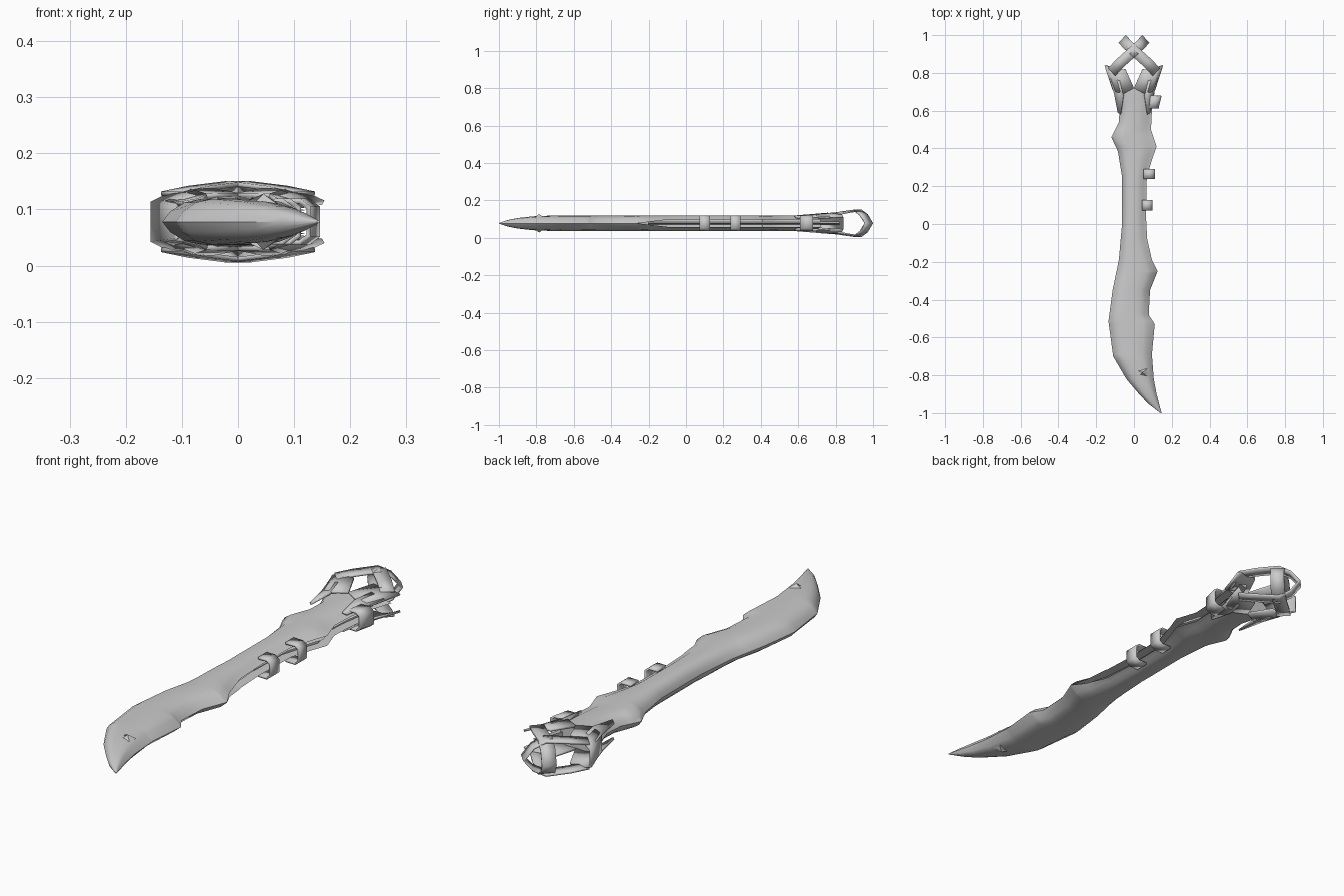
import bpy, bmesh, math
from mathutils import Vector

if "Cube" in bpy.data.objects:
    bpy.data.objects.remove(bpy.data.objects["Cube"])

MID = 0.078  # height of the symmetry plane
steel = bpy.data.materials.new("plain_grey")
steel.diffuse_color = (0.6, 0.6, 0.6, 1)
steel.use_nodes = True
steel.node_tree.nodes["Principled BSDF"].inputs["Base Color"].default_value = steel.diffuse_color


def finish(name, bm, smooth=30):
    bmesh.ops.remove_doubles(bm, verts=bm.verts, dist=0.0002)
    bmesh.ops.recalc_face_normals(bm, faces=bm.faces)
    me = bpy.data.meshes.new(name)
    bm.to_mesh(me)
    bm.free()
    me.materials.append(steel)
    ob = bpy.data.objects.new(name, me)
    bpy.context.collection.objects.link(ob)
    bpy.ops.object.select_all(action='DESELECT')
    ob.select_set(True)
    bpy.context.view_layer.objects.active = ob
    bpy.ops.object.shade_smooth_by_angle(angle=math.radians(smooth))
    return ob


def loft(name, rings, closed=True, thick=0.0, smooth=30):
    """Skin a list of equal-length point rings; open strips get thickness."""
    bm = bmesh.new()
    rows = [[bm.verts.new(p) for p in r] for r in rings]
    n = len(rows[0])
    for a, b in zip(rows, rows[1:]):
        for i in range(n if closed else n - 1):
            j = (i + 1) % n
            bm.faces.new((a[i], a[j], b[j], b[i]))
    if closed:
        bm.faces.new(rows[0])
        bm.faces.new(rows[-1])
    ob = finish(name, bm, smooth)
    if thick:
        mod = ob.modifiers.new("thickness", 'SOLIDIFY')
        mod.thickness = thick
        mod.offset = 0
    return ob


def lerp(table, y):
    for (a, u), (b, v) in zip(table, table[1:]):
        if y <= b:
            return u + (v - u) * (y - a) / (b - a)
    return table[-1][1]


# Sheath body: left and right outlines, half thickness and slot half height
left = [(-1, .14), (-.95, .075), (-.9, .028), (-.82, -.04), (-.7, -.11), (-.515, -.135),
        (-.35, -.113), (-.19, -.08), (0, -.063), (.25, -.063), (.385, -.085), (.46, -.12),
        (.54, -.08), (.62, -.075), (.72, -.108)]
right = [(-1, .146), (-.9, .12), (-.82, .105), (-.69, .095), (-.53, .11), (-.48, .078),
         (-.35, .085), (-.25, .125), (-.19, .095), (-.08, .07), (.05, .063), (.25, .068),
         (.34, .095), (.41, .12), (.5, .09), (.6, .095), (.72, .112)]
half = [(-1, .002), (-.95, .018), (-.9, .028), (-.82, .037), (-.72, .041), (.5, .041), (.72, .045)]
slot = [(-1, 0), (-.26, 0), (-.1, .019), (.72, .021)]
top_curve = [(.87, .64), (.76, .88), (.6, .98), (.45, 1), (.3, .98), (.17, .84), (.06, .45)]

ys = sorted({round(y, 3) for t in (left, right, half, slot) for y, _ in t})
rings = []
for y in ys:
    xl, xr, h, g = (lerp(t, y) for t in (left, right, half, slot))
    w = xr - xl
    deep = xr - (0.04 if g > 0 else 0.0)
    up = [(xr, g)] + [(xl + w * t, h * k) for t, k in top_curve]
    down = [(x, -z) for x, z in reversed(up)]
    sec = up + [(xl, 0)] + down + [(deep, -g), (deep, g)]
    rings.append([(x, y, MID + z) for x, z in sec])
loft("sheath_body", rings, smooth=35)

# Thin core strip seen inside the side slot
rings = []
for y in (-.2, -.1, .05, .25, .41, .5, .6, .72, .82):
    x = lerp(right + [(.84, .15)], y) - .018
    rings.append([(x, y, MID), (x - .035, y, MID + .009), (x - .035, y, MID - .009)])
loft("slot_core", rings)

# Horns flaring from the mouth: closed on the left, split on the right
near = [(.0, .72, .047), (.055, .69, .046), (.095, .70, .036), (.11, .71, .027)]
far = [(.045, .82, .056), (.085, .815, .054), (.12, .83, .049), (.152, .84, .034)]
back = [(.078, .60, .036), (.08, .61, .034)]


def mirror(pts, sx, sz):
    return [(sx * x, y, MID + sz * z) for x, y, z in pts]


wrap = [mirror(r, -1, 1) + mirror(r[::-1], -1, -1) for r in (near, far)]
loft("left_horn", wrap, closed=False, thick=.009)
for tag, sz in (("upper", 1), ("lower", -1)):
    loft(tag + "_right_horn", [mirror(near, 1, sz), mirror(far, 1, sz)],
         closed=False, thick=.009)
    # Layered plates over the neck of the sheath
    for side, sx in (("left", -1), ("right", 1)):
        strip = [[(.07, .58, .038), (.085, .59, .03)],
                 [(.055, .68, .046), (.104, .69, .032)],
                 [(.075, .76, .053), (.128, .77, .034)]]
        loft(f"{tag}_{side}_neck_plate", [mirror(r, sx, sz) for r in strip],
             closed=False, thick=.008)

# Two crossing straps that loop round behind the mouth
path = [(-.118, .805, .05), (-.07, .855, .06), (0, .918, .069), (.035, .95, .045), (.06, .977, 0)]
for name, sx in (("left_loop_strap", 1), ("right_loop_strap", -1)):
    full = path + [(x, y, -z) for x, y, z in path[-2::-1]]
    across = Vector((-.68, .73, 0))
    wide = .028
    rings = []
    for x, y, z in full:
        o = across * wide
        # the strap lies flat in plan, so its width runs square to its path
        o = Vector((o.x, o.y, 0))
        rings.append([(sx * (x + o.x), y + o.y, MID + z), (sx * (x - o.x), y - o.y, MID + z)])
    loft(name, rings, closed=False, thick=.008)

# Clips bridging the side slot
clips = [(.1, .028, .062, .095), (.265, .026, .07, .108), (.645, .034, .09, .134)]
for k, (y, hw, xi, xo) in enumerate(clips):
    prof = [(xi - .02, .036), (xo - .016, .037), (xo, .025)]
    prof += [(x, -z) for x, z in reversed(prof)]
    tilt = .008 if k == 2 else 0
    rings = [[(x + s * tilt, y + s * hw, MID + z) for x, z in prof] for s in (-1, 1)]
    loft(f"slot_clip_{k + 1}", rings, closed=False, thick=.009)

# Small raised barbs near the tip, top and bottom
for tag, sz in (("upper", 1), ("lower", -1)):
    base = [(.01, -.775, .034), (.07, -.765, .034), (.075, -.81, .028), (.03, -.80, .034)]
    apex = [(.045, -.785, .05)] * 4
    loft(tag + "_tip_barb", [mirror(base, 1, sz), mirror(apex, 1, sz)], closed=False)
